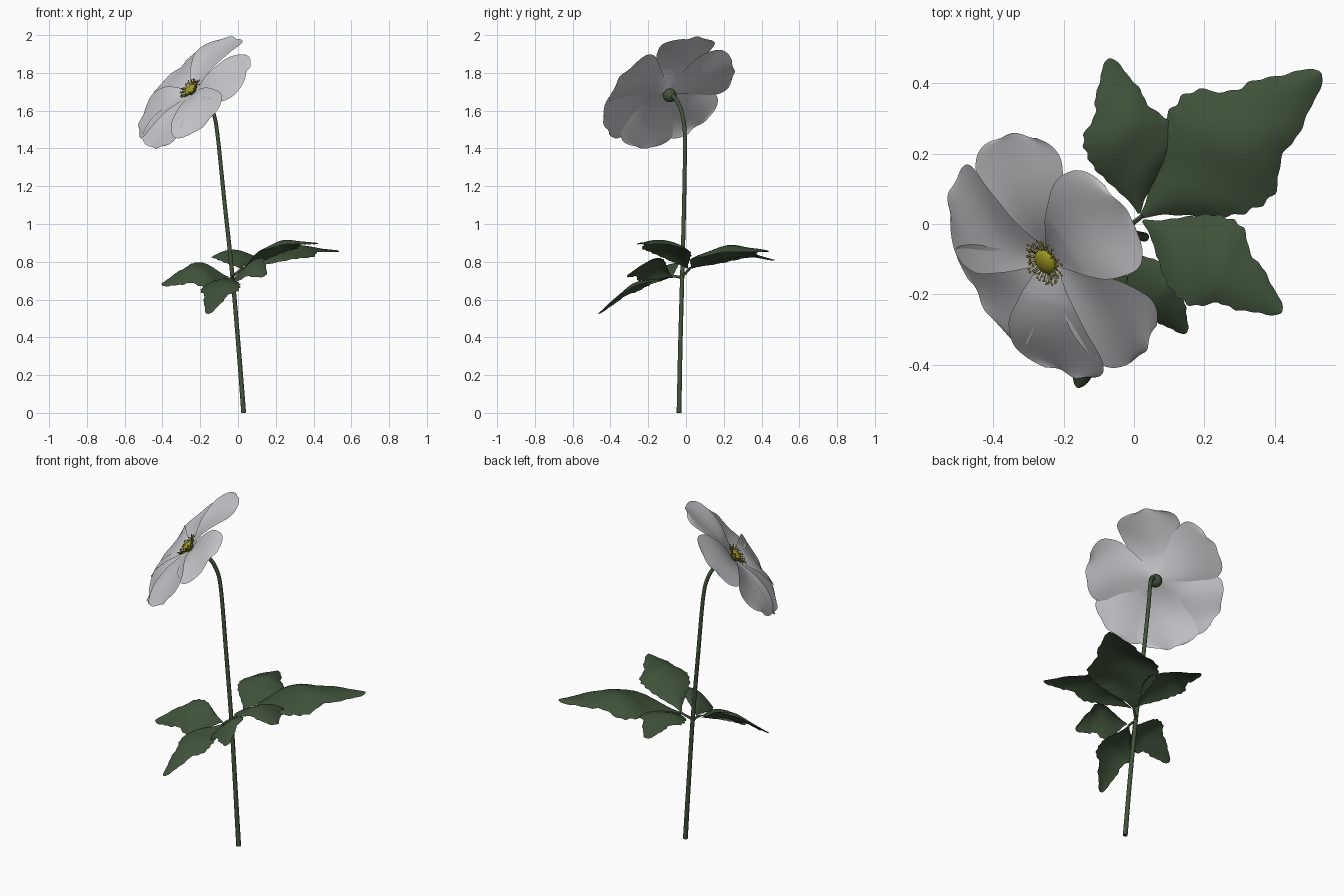
import bpy, bmesh, math, random
from mathutils import Vector, Matrix

if "Cube" in bpy.data.objects:
    bpy.data.objects.remove(bpy.data.objects["Cube"])

random.seed(4)

def material(name, rgb):
    m = bpy.data.materials.new(name)
    m.diffuse_color = (*rgb, 1)
    m.use_nodes = True
    m.node_tree.nodes["Principled BSDF"].inputs["Base Color"].default_value = m.diffuse_color
    return m

WHITE = material("petal_white", (0.58, 0.58, 0.61))
LEAF = material("leaf_green", (0.05, 0.083, 0.042))
STEM = material("stem_green", (0.055, 0.088, 0.043))
YELLOW = material("centre_yellow", (0.33, 0.31, 0.015))
GOLD = material("anther_gold", (0.30, 0.24, 0.02))

def finish(name, bm, mat):
    me = bpy.data.meshes.new(name)
    bm.to_mesh(me)
    bm.free()
    me.materials.append(mat)
    for p in me.polygons:
        p.use_smooth = True
    ob = bpy.data.objects.new(name, me)
    bpy.context.collection.objects.link(ob)
    return ob

def sample(keys, t):
    """Smooth (Catmull-Rom) value from a list of (t, value)."""
    n = len(keys)
    i = max(k for k in range(n - 1) if keys[k][0] <= t + 1e-9 or k == 0)
    (t0, a), (t1, b) = keys[i], keys[i + 1]
    p, q = keys[max(i - 1, 0)], keys[min(i + 2, n - 1)]
    ma = (b - p[1]) / (t1 - p[0]) * (t1 - t0)
    mb = (q[1] - a) / (q[0] - t0) * (t1 - t0)
    x = (t - t0) / (t1 - t0)
    return ((2*x**3 - 3*x*x + 1) * a + (x**3 - 2*x*x + x) * ma
            + (3*x*x - 2*x**3) * b + (x**3 - x*x) * mb)

def sheet(name, point, rows, cols, mat):
    """Grid surface from point(t, s), t in 0..1 and s in -1..1."""
    bm = bmesh.new()
    g = [[bm.verts.new(point(i / rows, 2 * j / cols - 1)) for j in range(cols + 1)]
         for i in range(rows + 1)]
    for i in range(rows):
        for j in range(cols):
            bm.faces.new((g[i][j], g[i][j+1], g[i+1][j+1], g[i+1][j]))
    return finish(name, bm, mat)

def tube(name, pts, radii, mat, sides=12, steps=8):
    """Round tube along a smooth path, closed at both ends."""
    n = len(pts) - 1
    axes = [[(i / n, p[k]) for i, p in enumerate(pts)] for k in range(3)]
    rad = [(i / n, r) for i, r in enumerate(radii)]
    path = [Vector([sample(a, i / (n * steps)) for a in axes]) for i in range(n * steps + 1)]
    bm = bmesh.new()
    rings = []
    for i, p in enumerate(path):
        d = (path[min(i + 1, len(path) - 1)] - path[max(i - 1, 0)]).normalized()
        u = d.cross(Vector((0.3, 1, 0))).normalized()
        v = d.cross(u)
        r = sample(rad, i / (n * steps))
        rings.append([bm.verts.new(p + r * (math.cos(a) * u + math.sin(a) * v))
                      for a in (2 * math.pi * k / sides for k in range(sides))])
    for a, b in zip(rings, rings[1:]):
        for k in range(sides):
            bm.faces.new((a[k], a[(k+1) % sides], b[(k+1) % sides], b[k]))
    bm.faces.new(rings[0][::-1])
    bm.faces.new(rings[-1])
    ob = finish(name, bm, mat)
    ob.data.polygons[-1].use_smooth = ob.data.polygons[-2].use_smooth = False
    return ob

# Flower frame: N faces out of the bloom, U and V span its plane
C = Vector((-0.235, -0.095, 1.695))
N = Vector((-0.63, -0.43, 0.65)).normalized()
V = (Vector((0, 0, 1)) - N.z * N).normalized()
U = V.cross(N)

# Stem with curved neck
tube("stem", [(.03, -.037, 0), (.002, -.03, .36), (-.03, -.02, .73), (-.072, -.01, 1.12),
              (-.107, -.006, 1.46), (-.128, -.02, 1.58), (-.165, -.05, 1.655), (-.22, -.086, 1.69)],
     [.013, .012, .0115, .011, .0105, .0105, .011, .013], STEM)

# Calyx behind the bloom
bm = bmesh.new()
bmesh.ops.create_uvsphere(bm, u_segments=20, v_segments=12, radius=0.036,
                          matrix=Matrix.Translation(C - N * 0.022))
finish("calyx", bm, STEM)

# Petals: (angle, length, lift)
PETAL_W = [(0, .03), (.15, .055), (.35, .105), (.55, .148), (.72, .170),
           (.84, .166), (.92, .143), (.97, .112), (1, .075)]
PETALS = [(91, .385, .012), (154, .38, 0), (217, .375, .010), (269, .375, .002),
          (322, .38, .010), (19, .38, 0)]
for k, (ang, length, lift) in enumerate(PETALS):
    a = math.radians(ang)
    d = math.cos(a) * U + math.sin(a) * V
    side = N.cross(d)
    ph = random.uniform(0, 6.28)
    def petal(t, s):
        w = sample(PETAL_W, t) * (1 + .015 * math.sin(17 * t + ph + 2 * s))
        along = length * (t + t**6 * (.015 * math.sin(4 * s + ph) - .02 * s * s))
        h = lift * min(1, 3 * t) + .03 * math.sin(math.pi * t) * (1 - .3 * t) - .012 * t * t
        h += .022 * s * s * w / .15 * (1 - t) + .006 * t * math.sin(3 * s + 5 * t + ph)
        return C + d * along + side * (s * w) + N * h
    sheet("petal_%d" % (k + 1), petal, 36, 24, WHITE)

# Yellow domed centre
bm = bmesh.new()
rot = Matrix((U, V, N)).transposed().to_4x4()
bmesh.ops.create_uvsphere(bm, u_segments=24, v_segments=14, radius=0.037,
                          matrix=Matrix.Translation(C + N * 0.026) @ rot @ Matrix.Diagonal((1, 1, .5, 1)))
finish("flower_centre", bm, YELLOW)

# Stamens: thin filaments carrying small anthers
fil, anth = bmesh.new(), bmesh.new()
for k in range(64):
    a = k * 2.39996
    r = random.uniform(.046, .068)
    d = math.cos(a) * U + math.sin(a) * V
    p0, p1 = C + d * .02 + N * .018, C + d * r + N * random.uniform(.030, .044)
    q = (p1 - p0).to_track_quat('Z', 'Y').to_matrix().to_4x4()
    bmesh.ops.create_cone(fil, segments=5, radius1=.001, radius2=.0007, depth=(p1 - p0).length,
                          matrix=Matrix.Translation((p0 + p1) / 2) @ q)
    bmesh.ops.create_icosphere(anth, subdivisions=1, radius=.004, matrix=Matrix.Translation(p1))
finish("stamen_filaments", fil, YELLOW)
finish("stamen_anthers", anth, GOLD)

# Lobed leaflets: base, middle and tip of midrib, half width, sideways tilt
LEAF_W = [(0, .03), (.08, .17), (.2, .5), (.33, .84), (.43, .97), (.52, 1.0), (.58, .90),
          (.64, .68), (.70, .57), (.76, .54), (.82, .43), (.88, .31), (.94, .22), (.98, .13), (1, .03)]
LEAFLETS = [
    ((.02, .02, .765), (.26, .215, .88), (.53, .43, .86), .19, 0),
    ((.015, .03, .765), (-.02, .25, .86), (-.07, .47, .81), .125, 0),
    ((.025, .01, .765), (.22, -.11, .905), (.42, -.25, .90), .135, 0),
    ((-.015, -.075, .72), (.065, -.195, .79), (.148, -.31, .73), .105, .7),
    ((-.035, -.085, .72), (-.095, -.27, .685), (-.16, -.465, .525), .105, 0),
    ((-.05, -.07, .72), (-.2, -.13, .765), (-.405, -.19, .68), .11, -.7),
]
for k, (b, m, e, width, tilt) in enumerate(LEAFLETS):
    rib = [[(0, b[i]), (.5, m[i]), (1, e[i])] for i in range(3)]
    side = Vector((b[1] - e[1], e[0] - b[0], 0)).normalized()
    side = (side + Vector((0, 0, tilt))).normalized()
    def leaflet(t, s):
        w = width * sample(LEAF_W, t)
        w *= 1 + .03 * abs(s)**3 * math.sin(75 * t + 2 * s + k)
        p = Vector([sample(c, t) for c in rib])
        drop = -.28 * w * s * s + .03 * w * math.sin(14 * t + 3 * s)
        return p + side * (s * w) + Vector((0, 0, drop))
    sheet("leaflet_%d" % (k + 1), leaflet, 72, 14, LEAF)

# Short leaf stalks joining each leaf to the stem
tube("leaf_stalk_back", [(-.03, -.02, .725), (-.008, -.002, .74), (.025, .024, .768)],
     [.009, .007, .006], STEM, 8, 4)
tube("leaf_stalk_front", [(-.03, -.02, .715), (-.032, -.05, .722), (-.035, -.09, .72)],
     [.009, .007, .006], STEM, 8, 4)
